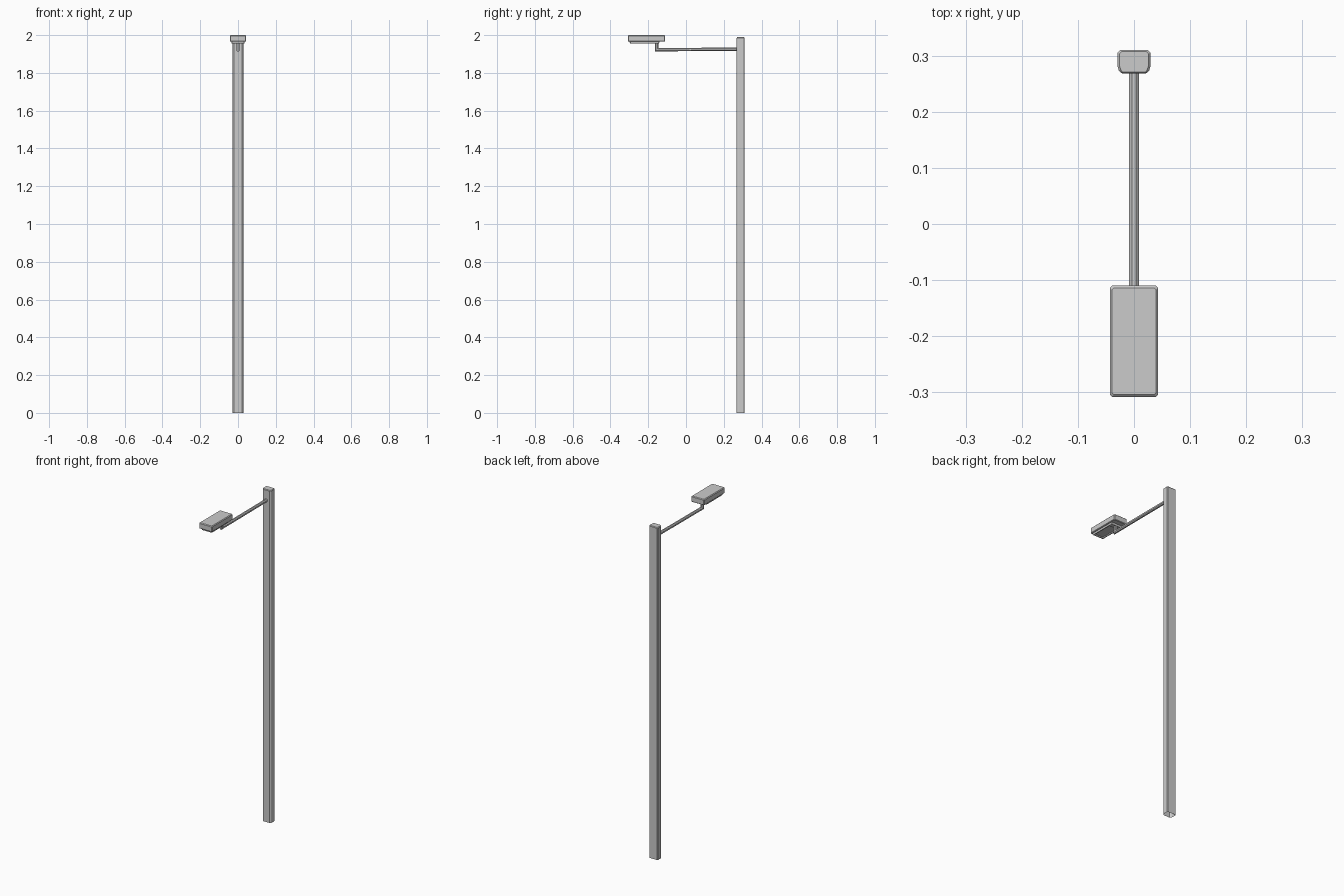
import bpy, bmesh

if "Cube" in bpy.data.objects:
    bpy.data.objects.remove(bpy.data.objects["Cube"])


def loft(name, rings, cap_start=True, cap_end=True):
    bm = bmesh.new()
    loops = [[bm.verts.new(p) for p in ring] for ring in rings]
    n = len(loops[0])
    for a, b in zip(loops, loops[1:]):
        for i in range(n):
            j = (i + 1) % n
            bm.faces.new((a[i], a[j], b[j], b[i]))
    if cap_start:
        bm.faces.new(loops[0][::-1])
    if cap_end:
        bm.faces.new(loops[-1])
    bmesh.ops.recalc_face_normals(bm, faces=bm.faces)
    mesh = bpy.data.meshes.new(name)
    bm.to_mesh(mesh)
    bm.free()
    obj = bpy.data.objects.new(name, mesh)
    bpy.context.collection.objects.link(obj)
    return obj


def rect(hx, y0, y1, z, c):
    """Rectangle at height z with chamfered corners."""
    return [(-hx + c, y0, z), (hx - c, y0, z), (hx, y0 + c, z), (hx, y1 - c, z),
            (hx - c, y1, z), (-hx + c, y1, z), (-hx, y1 - c, z), (-hx, y0 + c, z)]


# Pole: chamfered hollow-bottomed post, wider chamfers facing the lamp
def pole_ring(z, s=0.0):
    half = [(0.021, 0.268 + s), (0.027 - s, 0.273 + s), (0.029 - s, 0.280 + s),
            (0.029 - s, 0.306 - s), (0.025 - s, 0.310 - s)]
    return [(x, y, z) for x, y in half] + [(-x, y, z) for x, y in reversed(half)]


loft("pole", [pole_ring(0), pole_ring(1.985), pole_ring(1.989, 0.003)], cap_start=False)

# Arm: chamfered square bar with a mitred elbow rising into the lamp
r, c = 0.009, 0.004
section = [(-r, -c), (-c, -r), (c, -r), (r, -c), (r, c), (c, r), (-c, r), (-r, c)]
loft("arm", [
    [(u, 0.275, 1.925 + v) for u, v in section],
    [(u, -0.155 + v, 1.923 + v) for u, v in section],
    [(u, -0.155 + v, 1.966) for u, v in section],
])

# Lamp housing: flat box with softened edges
loft("lamp_housing", [
    rect(0.040, -0.305, -0.113, 1.965, 0.003),
    rect(0.043, -0.308, -0.110, 1.968, 0.004),
    rect(0.043, -0.308, -0.110, 1.996, 0.004),
    rect(0.039, -0.304, -0.114, 2.000, 0.003),
])

# Lamp frame: tapered lip underneath with a recessed light panel
loft("lamp_frame", [
    rect(0.036, -0.299, -0.140, 1.967, 0.003),
    rect(0.034, -0.296, -0.143, 1.955, 0.003),
    rect(0.029, -0.290, -0.168, 1.955, 0.003),
    rect(0.028, -0.289, -0.169, 1.961, 0.003),
], cap_start=False)
